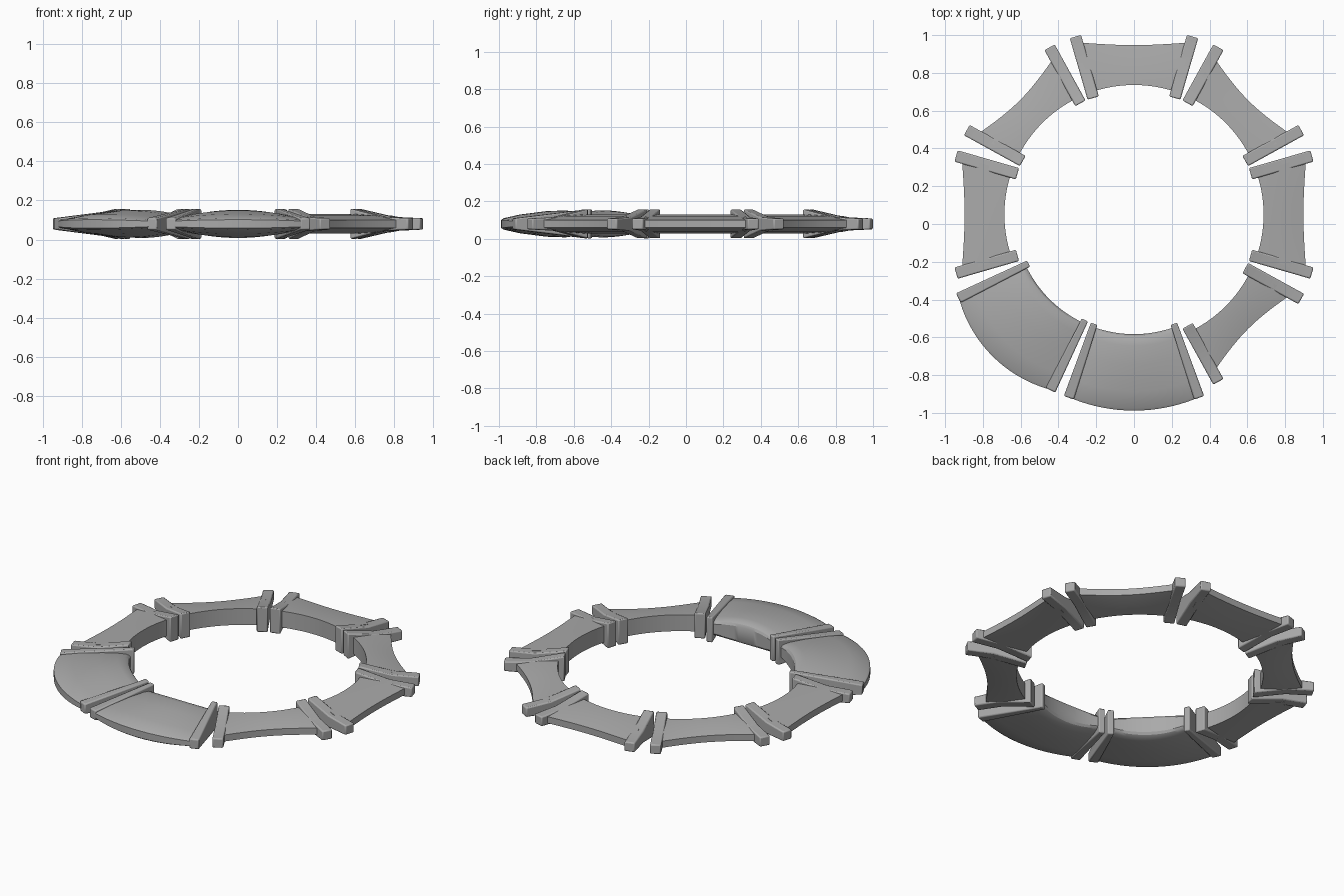
import bpy, bmesh, math
from mathutils import Vector

cube = bpy.data.objects.get("Cube")
if cube:
    bpy.data.objects.remove(cube, do_unlink=True)

CENTRE = Vector((0, 0.05, 0.08))
HALF_ANGLE = math.radians(18.6)

grey = bpy.data.materials.new("plain grey")
grey.use_nodes = True
grey.diffuse_color = (0.4, 0.4, 0.4, 1)
grey.node_tree.nodes["Principled BSDF"].inputs["Base Color"].default_value = (0.4, 0.4, 0.4, 1)


def loft(name, rings, angle, bevel=0.0):
    """Skin closed rings of points (radial, tangential, height) and cap both ends."""
    bm = bmesh.new()
    rows = [[bm.verts.new(p) for p in ring] for ring in rings]
    n = len(rows[0])
    for a, b in zip(rows, rows[1:]):
        for i in range(n):
            j = (i + 1) % n
            bm.faces.new((a[i], a[j], b[j], b[i]))
    bm.faces.new(rows[0])
    bm.faces.new(rows[-1])
    bmesh.ops.recalc_face_normals(bm, faces=bm.faces)
    mesh = bpy.data.meshes.new(name)
    bm.to_mesh(mesh)
    bm.free()
    mesh.materials.append(grey)
    obj = bpy.data.objects.new(name, mesh)
    bpy.context.collection.objects.link(obj)
    obj.location = CENTRE
    obj.rotation_euler.z = math.radians(angle)
    if bevel:
        mod = obj.modifiers.new("soft edges", 'BEVEL')
        mod.width = bevel
        mod.segments = 2
    bpy.ops.object.select_all(action='DESELECT')
    obj.select_set(True)
    bpy.context.view_layer.objects.active = obj
    bpy.ops.object.shade_smooth_by_angle(angle=math.radians(30))
    return obj


def collar(name, angle, side, inner, outer, stations):
    """Tapering end plate; stations are (fraction outward, half width, half height)."""
    a, b = Vector((inner[0], inner[1] * side)), Vector((outer[0], outer[1] * side))
    d = (b - a).normalized()
    across = Vector((-d.y, d.x))
    rings = []
    for f, w, h in stations:
        c = a.lerp(b, f)
        rings.append([(*(c + across * w * sx), h * sz)
                      for sx, sz in ((1, 1), (-1, 1), (-1, -1), (1, -1))])
    loft(name, rings, angle, 0.007)


def body(name, angle, r_in, r_out, flare, section, height, swell, steps=16):
    """Curved segment; section is (fraction outward, fraction of height)."""
    outline = section + [(u, -v) for u, v in reversed(section)]
    rings = []
    for k in range(steps + 1):
        s = 2 * k / steps - 1
        a = s * HALF_ANGLE
        ro = r_out + flare * s * s
        h = height + swell * (1 - s * s)
        rings.append([((r_in + (ro - r_in) * u) * math.cos(a),
                       (r_in + (ro - r_in) * u) * math.sin(a), h * v) for u, v in outline])
    loft(name, rings, angle)


slim_section = [(0, 1), (0.48, 0.85), (1, 0.4)]
broad_section = [(0, 0.6), (0.02, 0.8), (0.06, 0.93), (0.15, 1), (0.4, 0.95),
                 (0.75, 0.7), (0.97, 0.42), (1, 0.3)]
slim_stations = [(0, 0.031, 0.078), (0.55, 0.031, 0.036), (1, 0.031, 0.029)]
broad_stations = [(0, 0.018, 0.078), (1, 0.028, 0.03)]

# Segments round the ring: name, direction, outer radius, flare at the ends
slim = [("back", 90, 0.897, 0.065), ("left", 0, 0.897, 0.065), ("right", 180, 0.897, 0.065),
        ("back_left", 45, 0.855, 0.083), ("back_right", 135, 0.855, 0.083),
        ("front_left", -45, 0.855, 0.083)]
broad = [("front", -90, 1.038, -0.01), ("front_right", -135, 1.06, -0.03)]

# Slim segments with kinked end collars
for name, angle, r_out, flare in slim:
    body(name + "_segment", angle, 0.686, r_out, flare, slim_section, 0.05, 0)
    for side, end in ((1, "a"), (-1, "b")):
        collar(f"{name}_collar_{end}", angle, side, (0.617, 0.216), (0.942, 0.31), slim_stations)

# Broad swollen segments with straight tapering collars
for name, angle, r_out, flare in broad:
    body(name + "_segment", angle, 0.633, r_out, flare, broad_section, 0.048, 0.024)
    for side, end in ((1, "a"), (-1, "b")):
        collar(f"{name}_collar_{end}", angle, side, (0.578, 0.211), (0.97, 0.345), broad_stations)
